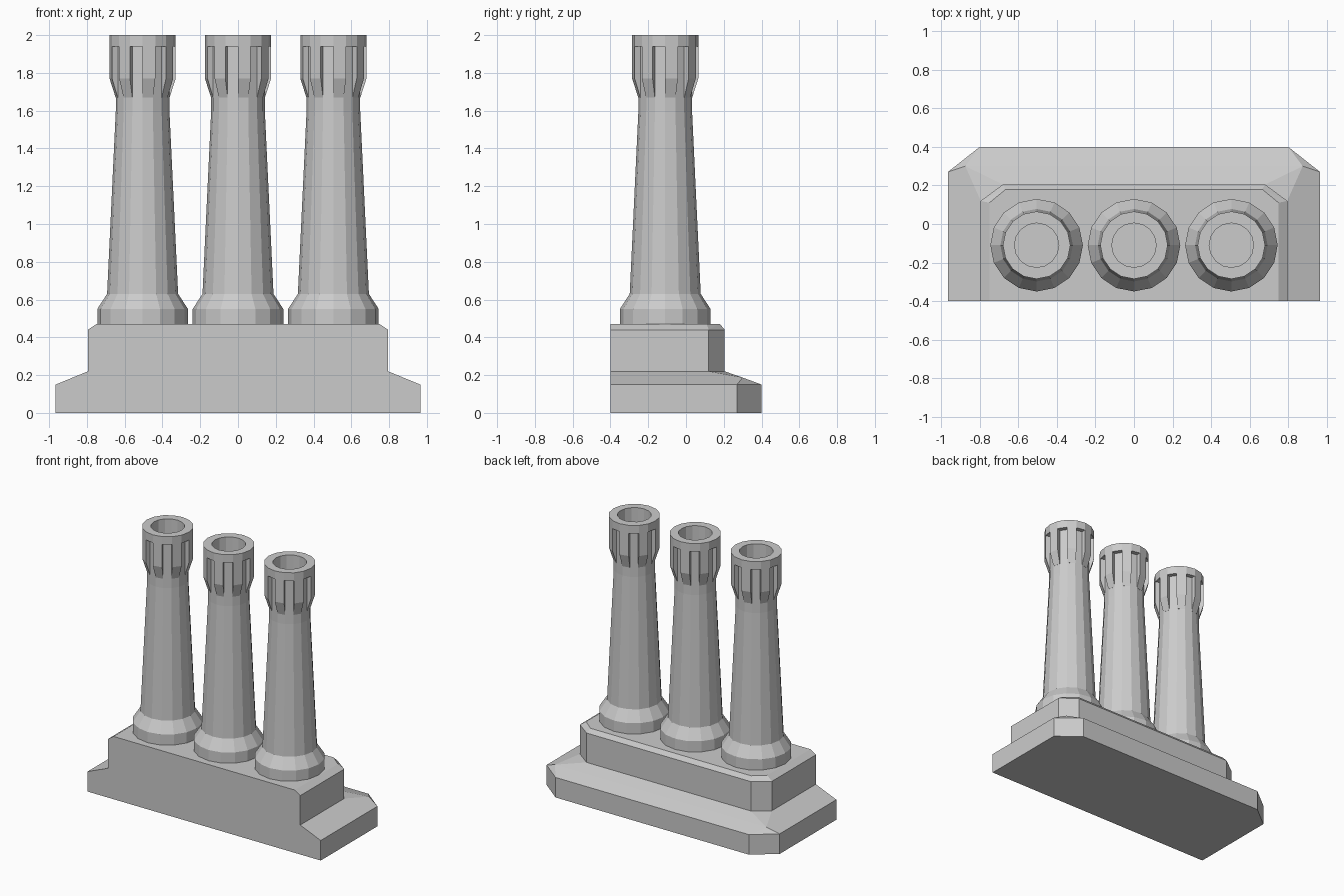
import bpy, bmesh
from math import cos, sin, pi

if "Cube" in bpy.data.objects:
    bpy.data.objects.remove(bpy.data.objects["Cube"])

N = 16          # sides of each round tower
CY = -0.11      # tower centre line


def finish(bm, name):
    bmesh.ops.recalc_face_normals(bm, faces=bm.faces)
    me = bpy.data.meshes.new(name)
    bm.to_mesh(me)
    bm.free()
    ob = bpy.data.objects.new(name, me)
    bpy.context.collection.objects.link(ob)
    return ob


def mirrored(half):
    return [(s * x, y, z) for s in (1, -1) for x, y, z in half]


def hull(name, half):
    bm = bmesh.new()
    for p in mirrored(half):
        bm.verts.new(p)
    bmesh.ops.convex_hull(bm, input=bm.verts)
    bmesh.ops.dissolve_limit(bm, angle_limit=0.005, verts=bm.verts, edges=bm.edges)
    return finish(bm, name)


def outline(x, side_y, chamfer_x, back_y, z):
    # right half of a footprint with a cut back corner and a flat front
    return [(x, -0.4, z), (x, side_y, z), (chamfer_x, back_y, z)]


def polar(r, i, z):
    a = 2 * pi * i / N
    return (r * cos(a), r * sin(a), z)


# stepped base: sloped plinth and bevelled upper block
hull("plinth", outline(0.965, 0.27, 0.8, 0.4, 0) + outline(0.965, 0.27, 0.8, 0.4, 0.15)
     + [(0.875, 0.3, 0.187)] + outline(0.795, 0.12, 0.68, 0.205, 0.22))
hull("upper_block", outline(0.795, 0.12, 0.68, 0.205, 0.2)
     + outline(0.795, 0.12, 0.68, 0.205, 0.44) + outline(0.75, 0.11, 0.665, 0.18, 0.47))

# tower profile (radius, height), from foot up to the rim and down into the bore
PROFILE = [(0.24, 0.47), (0.24, 0.55), (0.188, 0.63), (0.142, 1.6), (0.142, 1.94),
           (0.175, 1.94), (0.175, 2.0), (0.115, 2.0), (0.115, 1.7)]
# rib cross-section under the rim
RIB = [(0.13, 1.67), (0.143, 1.67), (0.175, 1.77), (0.175, 1.94), (0.13, 1.94)]


def tower_mesh(bm):
    rings = [[bm.verts.new(polar(r, i, z)) for i in range(N)] for r, z in PROFILE]
    for a, b in zip(rings, rings[1:]):
        for i in range(N):
            j = (i + 1) % N
            bm.faces.new((a[i], a[j], b[j], b[i]))
    bm.faces.new(rings[0][::-1])
    bm.faces.new(rings[-1])


def ribs_mesh(bm):
    # one rib on every second side
    for i in range(0, N, 2):
        a, b = [[bm.verts.new(polar(r, k, z)) for r, z in RIB] for k in (i, i + 1)]
        bm.faces.new(a)
        bm.faces.new(b[::-1])
        for k in range(len(RIB)):
            m = (k + 1) % len(RIB)
            bm.faces.new((a[k], b[k], b[m], a[m]))


# three towers in a row, each with its ribbed crown
for label, x in (("left", -0.505), ("middle", 0), ("right", 0.505)):
    for part, build in (("tower", tower_mesh), ("crown_ribs", ribs_mesh)):
        bm = bmesh.new()
        build(bm)
        finish(bm, f"{label}_{part}").location = (x, CY, 0)
